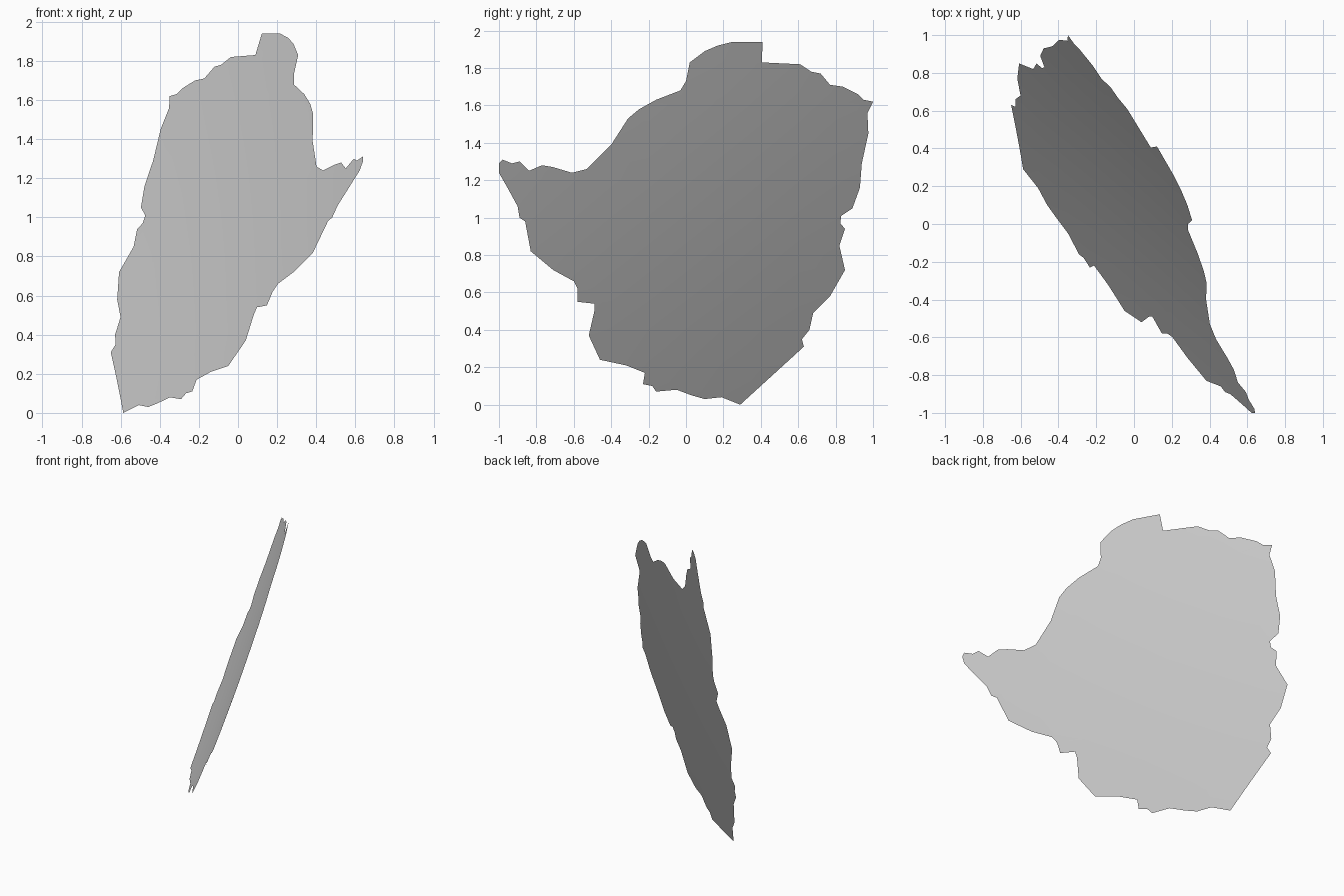
import bpy, bmesh

# Outline of the sheet as (y, z), clockwise from the left tip
outline = [
    (-.98, 1.31), (-.93, 1.29), (-.89, 1.30), (-.84, 1.25), (-.77, 1.28), (-.71, 1.27),
    (-.61, 1.24), (-.53, 1.26), (-.40, 1.39), (-.31, 1.53), (-.25, 1.58), (-.16, 1.63),
    (-.03, 1.68), (0, 1.73), (.02, 1.83), (.10, 1.89), (.17, 1.92), (.25, 1.94),
    (.41, 1.94), (.405, 1.83), (.61, 1.82), (.67, 1.78), (.72, 1.77), (.77, 1.71),
    (.84, 1.70), (.92, 1.66), (.95, 1.63), (1, 1.62), (.97, 1.56), (.975, 1.45),
    (.94, 1.29), (.93, 1.16), (.89, 1.05), (.83, 1.01), (.825, .97), (.85, .94),
    (.82, .85), (.85, .72), (.77, .58), (.68, .49), (.66, .40), (.62, .35),
    (.63, .31), (.29, 0), (.19, .04), (.10, .03), (.03, .05), (-.05, .08),
    (-.16, .07), (-.18, .10), (-.23, .11), (-.22, .17), (-.32, .21), (-.46, .24),
    (-.52, .37), (-.49, .50), (-.49, .54), (-.58, .55), (-.58, .62), (-.60, .66),
    (-.71, .72), (-.83, .82), (-.86, .98), (-.89, 1.0), (-.90, 1.06), (-.96, 1.17),
    (-1, 1.24), (-1, 1.29)]


def sheet_x(y, z):
    """Tilted plane with a gentle spherical bulge."""
    x = -.427 - .561 * y + .394 * z
    d2 = y * y + (z - 1) ** 2 + (x + .03) ** 2
    return x + (1.48 - d2) * 1.213 / 34


# Flat outline face, sliced into a grid so it can bend
bm = bmesh.new()
bm.faces.new([bm.verts.new((0, y, z)) for y, z in reversed(outline)])
for i in range(1, 10):
    for co, no in (((0, -1 + i * .2, 0), (0, 1, 0)), ((0, 0, i * .2 + .003), (0, 0, 1))):
        bmesh.ops.bisect_plane(bm, geom=bm.verts[:] + bm.edges[:] + bm.faces[:],
                               dist=1e-5, plane_co=co, plane_no=no)
bmesh.ops.triangulate(bm, faces=bm.faces[:])

# Bend onto the tilted, slightly domed surface
for v in bm.verts:
    v.co.x = sheet_x(v.co.y, v.co.z)
for f in bm.faces:
    f.smooth = True

mesh = bpy.data.meshes.new("curved_land_sheet")
bm.to_mesh(mesh)
bm.free()
bpy.context.collection.objects.link(bpy.data.objects.new("curved_land_sheet", mesh))
